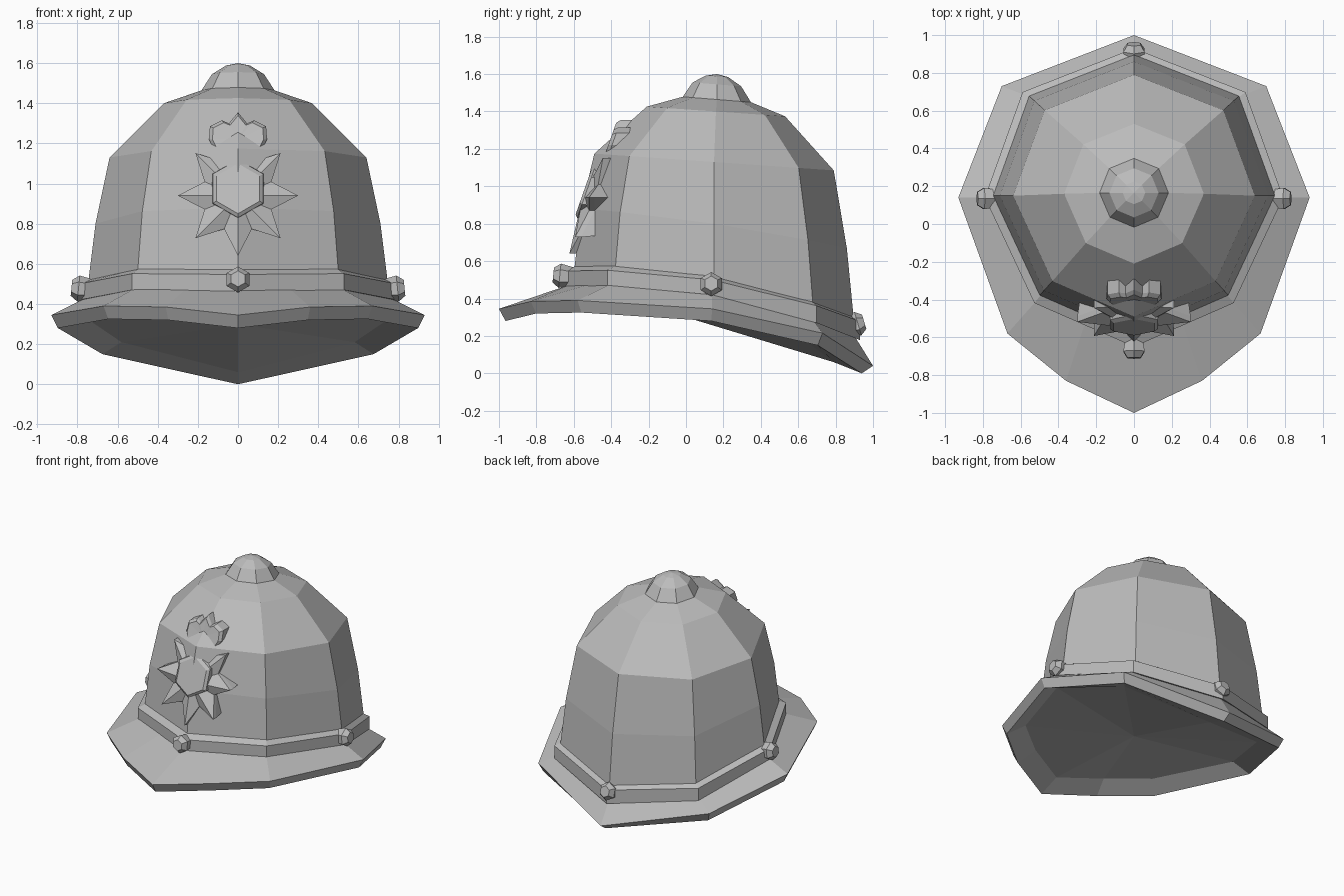
import bpy, bmesh, math
from mathutils import Vector, Matrix

cube = bpy.data.objects.get("Cube")
if cube:
    bpy.data.objects.remove(cube)

grey = bpy.data.materials.new("plain_grey")
grey.use_nodes = True
COLOUR = (0.5, 0.5, 0.5, 1)
grey.diffuse_color = COLOUR
grey.node_tree.nodes["Principled BSDF"].inputs["Base Color"].default_value = COLOUR


def finish(name, bm):
    bmesh.ops.recalc_face_normals(bm, faces=bm.faces)
    mesh = bpy.data.meshes.new(name)
    bm.to_mesh(mesh)
    bm.free()
    mesh.materials.append(grey)
    obj = bpy.data.objects.new(name, mesh)
    bpy.context.collection.objects.link(obj)
    return obj


def loft(name, rings, start=None, end=None):
    """Skin closed rings; start and end are optional fan centres."""
    bm = bmesh.new()
    loops = [[bm.verts.new(p) for p in ring] for ring in rings]
    n = len(loops[0])
    for a, b in zip(loops, loops[1:]):
        for i in range(n):
            bm.faces.new((a[i], a[(i + 1) % n], b[(i + 1) % n], b[i]))
    for loop, centre in ((loops[0], start), (loops[-1], end)):
        if centre:
            tip = bm.verts.new(centre)
            for i in range(n):
                bm.faces.new((loop[i], loop[(i + 1) % n], tip))
    return finish(name, bm)


def mirrored(half):
    """Close a half outline that runs from front to back."""
    return half + [(-x, y, z) for x, y, z in half[-2:0:-1]]


def ring(r, yc, z, tilt, sag=0.0, peak=False):
    """Eight-sided ring, dipping to the back; peak adds a front edge point."""
    half = []
    for k in range(5):
        a = k * math.pi / 4
        dy = -r * math.cos(a)
        half.append((r * math.sin(a) * (1 + 0.1 * dy), yc + dy,
                     z - tilt * dy - sag * dy * dy))
    half[0], half[4] = (0, *half[0][1:]), (0, *half[4][1:])
    if peak:
        mid = (Vector(half[0]) + Vector(half[1])) / 2
        half.insert(1, tuple(mid))
    return mirrored(half)


# Dome shell
loft("dome", [
    ring(0.75, 0.15, 0.48, 0.18, 0.15),
    ring(0.71, 0.15, 0.80, 0.15, 0.05),
    ring(0.64, 0.15, 1.13, 0.07),
    ring(0.37, 0.16, 1.40, 0.07),
    ring(0.18, 0.165, 1.465, 0.08)], end=(0, 0.165, 1.47))

# Crown button
loft("top_button", [
    ring(0.185, 0.165, 1.46, 0.08),
    ring(0.13, 0.165, 1.545, 0.08),
    ring(0.06, 0.165, 1.588, 0.06)], end=(0, 0.165, 1.6))

# Band around the base of the dome
loft("band", [
    ring(0.73, 0.14, 0.42, 0.18, 0.16),
    ring(0.79, 0.14, 0.42, 0.18, 0.16),
    ring(0.79, 0.14, 0.50, 0.17, 0.14),
    ring(0.73, 0.145, 0.525, 0.18, 0.15)])

# Brim with a peak at the front and a drooping back
edge = [(0, -1, 0.345), (0.36, -0.83, 0.385), (0.67, -0.58, 0.39),
        (0.93, 0.14, 0.345), (0.7, 0.73, 0.215), (0, 1, 0.04)]
lower = [(x * 0.965, y * 0.965, z - 0.065) for x, y, z in edge]
lower[-1] = (0, 0.94, 0)
under = [(x * 0.86, y * 0.84, z + 0.06) for x, y, z in lower]
loft("brim", [
    ring(0.76, 0.14, 0.43, 0.18, 0.16, peak=True),
    mirrored(edge), mirrored(lower), mirrored(under)], end=(0, 0, 0.3))


# Studs on the band
def stud(name, pos, out):
    out = Vector(out).normalized()
    frame = out.to_track_quat('Z', 'Y').to_matrix().to_4x4()
    frame.translation = pos
    rings = [[frame @ Vector((r * math.sin(k * math.pi / 3),
                              r * math.cos(k * math.pi / 3), d)) for k in range(6)]
             for r, d in ((0.05, -0.06), (0.065, 0.02), (0.04, 0.055))]
    loft(name, rings, end=frame @ Vector((0, 0, 0.055)))


stud("front_stud", (0, -0.655, 0.52), (0, -1, 0.1))
stud("back_stud", (0, 0.9, 0.26), (0, 1, 0.3))
for side, s in (("left", 1), ("right", -1)):
    stud(side + "_stud", (s * 0.775, 0.135, 0.475), (s, 0, 0.1))


# Badge parts, drawn on a plane that leans back with the dome
def badge(x, z, depth):
    return (x, -0.49 + 0.35 * (z - 0.95) - depth, z)


# Eight-pointed star with ridged rays
CZ = 0.94
star = []
for k in range(16):
    a = k * math.pi / 8
    r = 0.18 if k % 2 else 0.3
    if k == 0:
        r = 0.2
    star.append((r * math.sin(a), CZ + r * math.cos(a), 0.0 if k % 2 else 0.025))
loft("badge_star", [
    [badge(x * 0.95, CZ + (z - CZ) * 0.95, -0.11) for x, z, d in star],
    [badge(x, z, d - 0.03) for x, z, d in star],
    [badge(x, z, d) for x, z, d in star]], end=badge(0, CZ, 0.06))


# Raised hexagon in the middle of the star
def hexagon(r, depth):
    return [badge(r * math.sin(k * math.pi / 3), 0.975 + r * math.cos(k * math.pi / 3), depth)
            for k in range(6)]


loft("badge_centre", [hexagon(0.15, 0.0), hexagon(0.145, 0.05), hexagon(0.125, 0.065)],
     end=badge(0, 0.975, 0.065))

# Small crown above the star
half = [(0, 1.355), (0.045, 1.3), (0.08, 1.315), (0.14, 1.285),
        (0.145, 1.22), (0.1, 1.13), (0, 1.12)]
outline = half + [(-x, z) for x, z in half[-2:0:-1]]


def crown(scale, depth):
    return [badge(x * scale, 1.22 + (z - 1.22) * scale, depth) for x, z in outline]


loft("badge_crown", [crown(1, -0.1), crown(1, 0.0), crown(0.88, 0.02)],
     end=badge(0, 1.22, 0.015))
